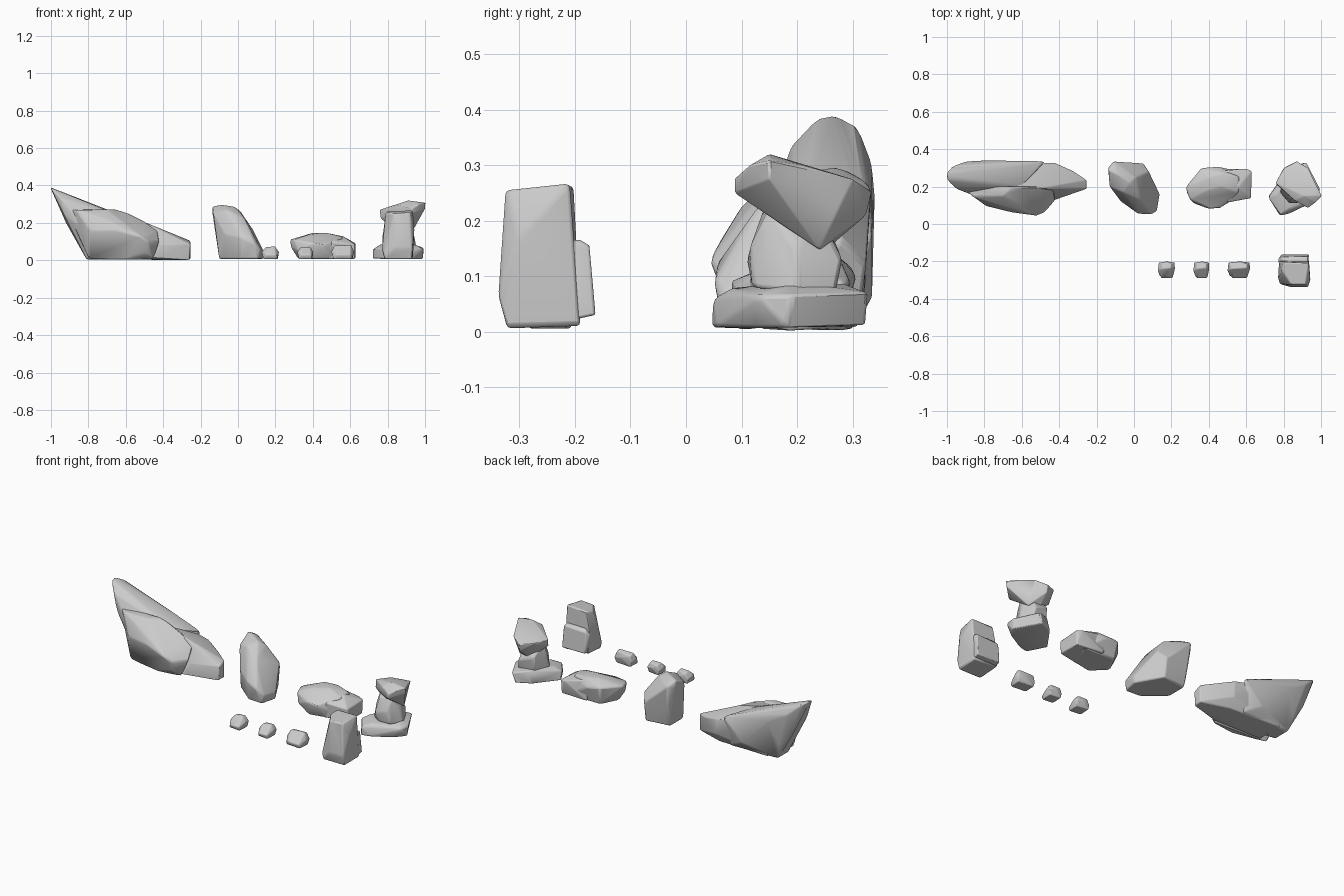
import bpy, bmesh, math
from mathutils import Vector


def stone(name, points, soft=0.008):
    """Weathered stone chunk: convex facets with softened edges."""
    bm = bmesh.new()
    for p in points:
        bm.verts.new(Vector(p))
    bmesh.ops.convex_hull(bm, input=bm.verts[:])
    loose = [v for v in bm.verts if not v.link_faces]
    bmesh.ops.delete(bm, geom=loose, context='VERTS')
    bmesh.ops.dissolve_limit(bm, angle_limit=math.radians(6),
                             verts=bm.verts[:], edges=bm.edges[:])
    bmesh.ops.recalc_face_normals(bm, faces=bm.faces[:])
    me = bpy.data.meshes.new(name)
    bm.to_mesh(me)
    bm.free()
    ob = bpy.data.objects.new(name, me)
    bpy.context.collection.objects.link(ob)
    bev = ob.modifiers.new("worn_edges", 'BEVEL')
    bev.width = soft
    bev.segments = 2
    bev.limit_method = 'ANGLE'
    bev.angle_limit = math.radians(15)
    bpy.ops.object.select_all(action='DESELECT')
    bpy.context.view_layer.objects.active = ob
    ob.select_set(True)
    bpy.ops.object.shade_smooth_by_angle(angle=math.radians(35))
    return ob


# Large leaning outcrop: raised back slab, low tail, front bulge
stone("outcrop_back_slab", [
    (-1.005, .27, .392), (-1, .235, .385), (-.97, .31, .37), (-.95, .188, .335),
    (-.9, .335, .305), (-.93, .185, .24), (-.86, .26, .305), (-.8, .34, .25),
    (-.73, .22, .265), (-.92, .29, .20), (-.84, .24, .095), (-.84, .31, .10),
    (-.6, .335, .06), (-.48, .335, .185), (-.6, .2, .225), (-.8, .13, .15),
    (-.6, .15, .01), (-.81, .19, .005), (-.81, .29, .005), (-.5, .30, .005)])
stone("outcrop_tail", [
    (-.42, .325, .15), (-.33, .285, .12), (-.255, .235, .105),
    (-.255, .188, .085), (-.255, .235, .005), (-.26, .188, .002),
    (-.7, .337, .21), (-.68, .2, .25), (-.5, .19, .205), (-.42, .32, .06),
    (-.33, .28, .06), (-.42, .285, .002), (-.45, .12, .015), (-.42, .14, .08),
    (-.75, .3, .005), (-.75, .14, .005)])
stone("outcrop_front_bulge", [
    (-.7, .15, .27), (-.65, .2, .272), (-.58, .2, .25), (-.5, .20, .21),
    (-.92, .2, .27), (-.86, .145, .27), (-.72, .10, .225), (-.79, .095, .16),
    (-.65, .06, .16), (-.52, .043, .13), (-.48, .06, .10), (-.42, .13, .10),
    (-.43, .19, .16), (-.5, .075, .04), (-.6, .09, .005), (-.8, .13, .005),
    (-.82, .14, .06), (-.45, .11, .005)])

# Upright boulder with a long sloping right face
stone("upright_boulder", [
    (-.138, .30, .26), (-.135, .29, .29), (-.11, .335, .265), (-.09, .27, .297),
    (-.02, .22, .288), (-.13, .2, .245), (-.06, .17, .27), (.01, .25, .265),
    (.05, .325, .12), (.08, .28, .165), (.137, .16, .05), (.135, .16, .008),
    (.122, .07, .06), (.09, .05, .09), (.02, .055, .12), (.035, .13, .225),
    (-.07, .12, .14), (-.1, .17, .008), (-.1, .29, .008), (.05, .31, .008),
    (.11, .065, .008), (.02, .07, .008), (-.1, .32, .12)])

# Low flat boulder: main slab and right shelf
stone("flat_boulder_slab", [
    (.277, .2, .11), (.282, .17, .07), (.3, .13, .11), (.32, .11, .05),
    (.4, .08, .09), (.46, .085, .08), (.53, .13, .05), (.33, .26, .11),
    (.36, .3, .115), (.45, .307, .10), (.4, .25, .147), (.47, .2, .147),
    (.37, .17, .135), (.48, .27, .14), (.56, .17, .125), (.56, .25, .128),
    (.32, .18, .008), (.4, .10, .008), (.5, .12, .008), (.58, .28, .008),
    (.37, .28, .008)])
stone("flat_boulder_shelf", [
    (.625, .138, .085), (.63, .282, .09), (.6, .295, .095), (.625, .145, .008),
    (.627, .28, .008), (.45, .295, .012), (.45, .28, .13), (.56, .2, .13),
    (.5, .115, .10), (.48, .115, .008)], .006)

# Balanced rock: foot, neck and tilted cap
stone("balanced_foot", [
    (.72, .14, .06), (.72, .15, .01), (.78, .046, .007), (.785, .048, .06),
    (.83, .055, .01), (.83, .08, .078), (.76, .16, .085), (.985, .13, .065),
    (.99, .18, .007), (.993, .19, .065), (.94, .12, .007), (.9, .325, .012),
    (.92, .33, .07), (.82, .29, .015), (.84, .29, .085), (.93, .2, .09)])
stone("balanced_neck", [
    (.78, .17, .07), (.84, .12, .08), (.92, .12, .08), (.955, .2, .07),
    (.92, .27, .07), (.82, .26, .07), (.785, .19, .16), (.83, .11, .13),
    (.9, .115, .15), (.94, .2, .15), (.91, .282, .13), (.82, .27, .16),
    (.805, .2, .23), (.84, .14, .22), (.91, .15, .22), (.9, .24, .21)])
stone("balanced_cap", [
    (.757, .22, .27), (.762, .21, .225), (.8, .3, .262), (.87, .335, .252),
    (.87, .325, .21), (.93, .3, .275), (.97, .21, .30), (1.003, .15, .308),
    (1.0, .15, .275), (.97, .115, .30), (.93, .087, .275), (.93, .087, .25),
    (.86, .125, .295), (.91, .15, .32), (.86, .25, .145), (.93, .24, .148),
    (.82, .2, .185), (.93, .17, .20)])

# Standing block at the front right: tall body and a lower back ledge
stone("standing_block_body", [
    (.79, -.25, .255), (.835, -.325, .25), (.92, -.325, .255),
    (.935, -.21, .267), (.80, -.203, .263), (.77, -.29, .06), (.78, -.32, .04),
    (.835, -.337, .065), (.93, -.338, .065), (.943, -.3, .17),
    (.785, -.322, .006), (.93, -.322, .006), (.935, -.19, .01),
    (.78, -.19, .02), (.775, -.2, .14)])
stone("standing_block_ledge", [
    (.935, -.163, .03), (.785, -.163, .03), (.77, -.19, .13),
    (.785, -.176, .15), (.93, -.174, .155), (.925, -.19, .165),
    (.8, -.19, .165), (.93, -.25, .012), (.785, -.25, .012),
    (.93, -.25, .165), (.785, -.25, .15)])

# Row of small stones: centre x, base half-width, top half-width, height
for i, (cx, w, t, h) in enumerate([(.173, .046, .024, .075),
                                   (.36, .043, .025, .073),
                                   (.56, .061, .044, .083)]):
    pts = [(cx - w * .8, -.275, .006), (cx + w * .75, -.283, .006),
           (cx + w * .85, -.215, .006), (cx - w * .75, -.207, .006),
           (cx - w, -.25, .045), (cx + w, -.24, .045),
           (cx + w * .95, -.205, .04), (cx - w * .9, -.207, .035),
           (cx - w * .5, -.291, .03), (cx + w * .7, -.288, .03),
           (cx - t, -.24, h * .95), (cx + t, -.235, h),
           (cx + t, -.212, h * .92), (cx - t, -.205, h * .85),
           (cx + t * .2, -.2, h * .6)]
    stone(f"small_stone_{i + 1}", pts, .004)
